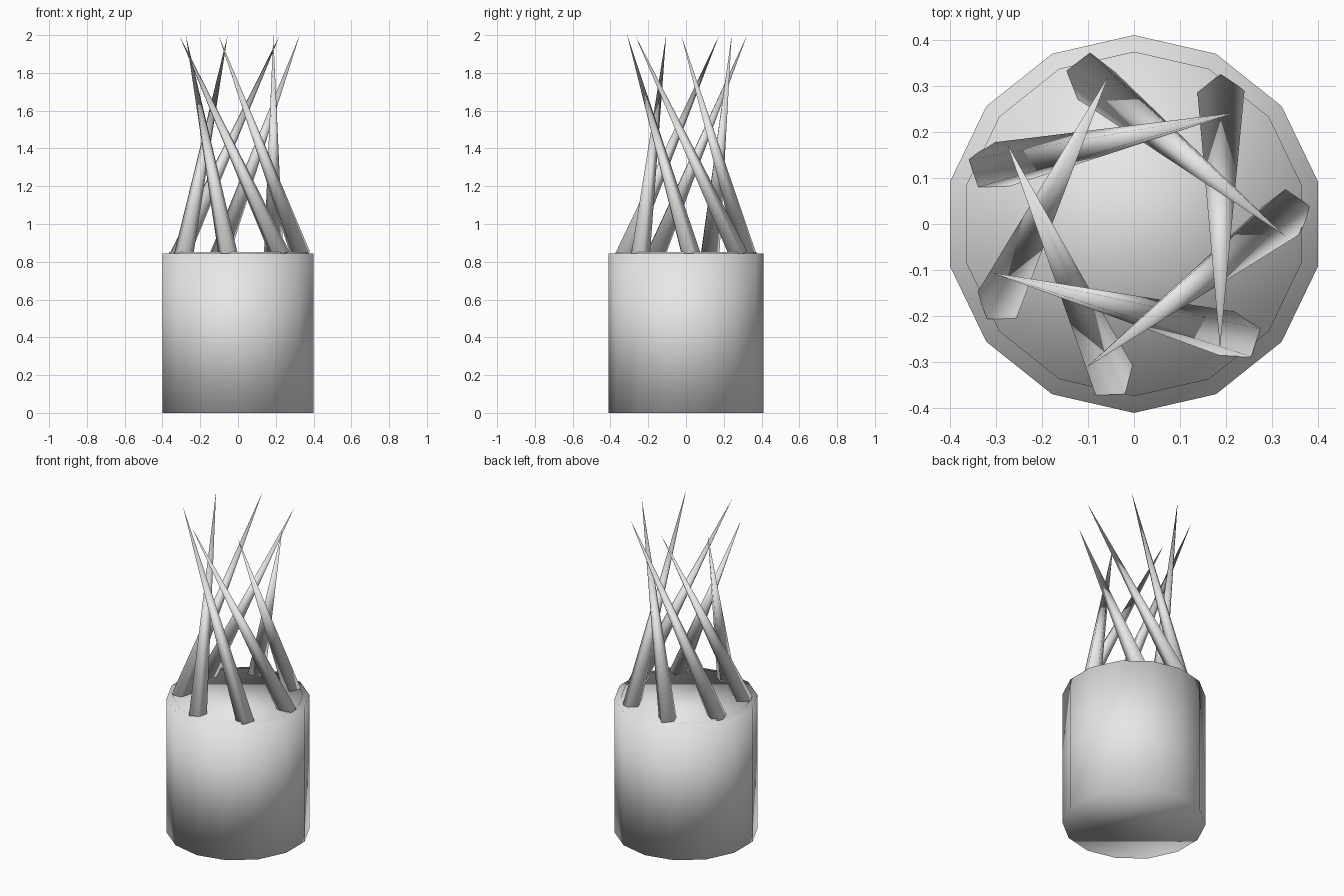
import bpy, math
from mathutils import Vector

if "Cube" in bpy.data.objects:
    bpy.data.objects.remove(bpy.data.objects["Cube"])

grey = bpy.data.materials.new("light_grey")
grey.diffuse_color = (0.8, 0.8, 0.8, 1)
grey.use_nodes = True
grey.node_tree.nodes["Principled BSDF"].inputs["Base Color"].default_value = grey.diffuse_color


def finish(name):
    obj = bpy.context.object
    obj.name = name
    obj.data.materials.append(grey)
    bpy.ops.object.shade_smooth()
    return obj


def drum(name, radius, z0, z1):
    bpy.ops.mesh.primitive_cylinder_add(vertices=14, radius=radius, depth=z1 - z0,
                                        location=(0, 0, (z0 + z1) / 2))
    return finish(name)


# Fourteen-sided pot and the slightly raised plate on top
drum("pot", 0.41, 0.0, 0.843)
drum("top_plate", 0.374, 0.81, 0.851)

# Seven leaning five-sided spikes, each twisted about the pot's axis
tip_angles = [-55.3, -4.4, 47.5, 99.6, 147.5, 198.7, 251.6]
for i, tip_angle in enumerate(tip_angles):
    a = math.radians(54.8 + i * 360 / 7)
    t = math.radians(tip_angle)
    foot = Vector((0.327 * math.cos(a), 0.327 * math.sin(a), 0.85))
    tip = Vector((0.328 * math.cos(t), 0.328 * math.sin(t), 2.0))
    axis = (tip - foot).normalized()
    foot -= axis * 0.02
    bpy.ops.mesh.primitive_cone_add(vertices=5, radius1=0.054, radius2=0,
                                    depth=(tip - foot).length,
                                    location=(foot + tip) / 2)
    spike = finish(f"spike_{i + 1}")
    spike.rotation_euler = Vector((0, 0, 1)).rotation_difference(axis).to_euler()
